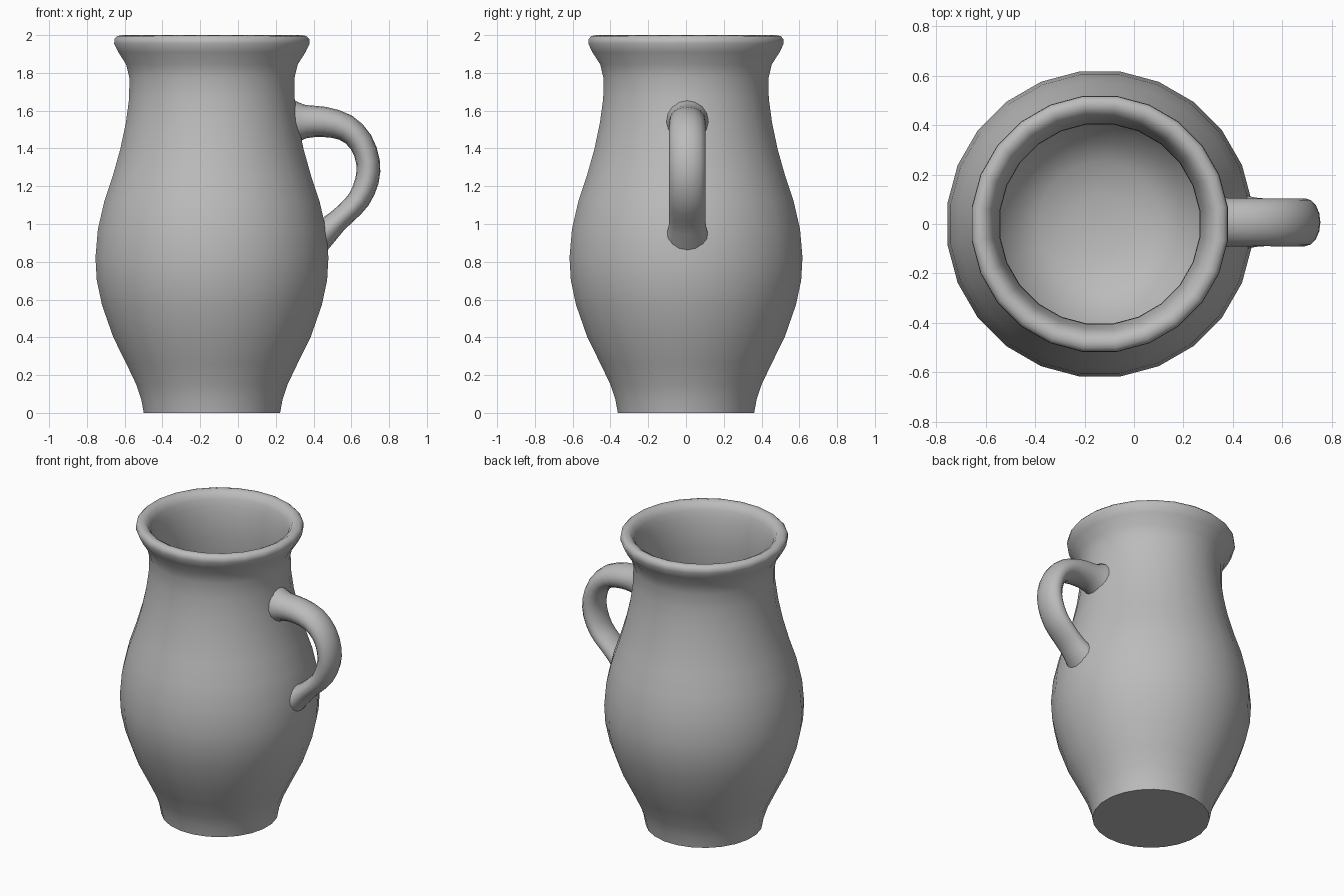
import bpy, bmesh
from math import sin, cos, pi
from mathutils import Vector

if "Cube" in bpy.data.objects:
    bpy.data.objects.remove(bpy.data.objects["Cube"])

CX = -0.138   # axis of the jug body
SIDES = 24

# Dark grey clay
clay = bpy.data.materials.new("clay")
clay.diffuse_color = (.5, .5, .5, 1)
clay.use_nodes = True
clay.node_tree.nodes["Principled BSDF"].inputs["Base Color"].default_value = clay.diffuse_color


def finish(name, bm):
    bmesh.ops.recalc_face_normals(bm, faces=bm.faces[:])
    me = bpy.data.meshes.new(name)
    bm.to_mesh(me)
    bm.free()
    me.materials.append(clay)
    ob = bpy.data.objects.new(name, me)
    bpy.context.collection.objects.link(ob)
    return ob


def skin(bm, rings):
    """Join successive rings with quads and cap both ends."""
    for a, b in zip(rings, rings[1:]):
        n = len(a)
        for i in range(n):
            j = (i + 1) % n
            bm.faces.new((a[i], a[j], b[j], b[i]))
    bm.faces.new(rings[0])
    bm.faces.new(rings[-1])


def lathe(name, profile):
    bm = bmesh.new()
    rings = []
    for r, z in profile:
        rings.append([bm.verts.new((CX + r * cos(2 * pi * (i + .5) / SIDES),
                                    r * sin(2 * pi * (i + .5) / SIDES), z))
                      for i in range(SIDES)])
    skin(bm, rings)
    return finish(name, bm)


def spline(pts, steps):
    """Catmull-Rom curve through the points."""
    pts = [Vector(p) for p in pts]
    res = []
    for k in range(len(pts) - 1):
        a, b, c, d = (pts[max(0, min(k + o, len(pts) - 1))] for o in (-1, 0, 1, 2))
        for s in range(steps):
            t = s / steps
            res.append(.5 * (2 * b + (c - a) * t + (2 * a - 5 * b + 4 * c - d) * t ** 2
                             + (3 * b - a - 3 * c + d) * t ** 3))
    return res + [pts[-1]]


def smooth(ob, angle):
    bpy.ops.object.select_all(action='DESELECT')
    ob.select_set(True)
    bpy.context.view_layer.objects.active = ob
    bpy.ops.object.shade_smooth_by_angle(angle=angle)


# Jug body: outer wall, rolled rim, inner wall, rounded floor
outer = [(.364, 0), (.377, .07), (.404, .15), (.457, .26), (.527, .40),
         (.587, .57), (.615, .70), (.622, .82), (.609, .97), (.574, 1.12),
         (.53, 1.25), (.49, 1.39), (.46, 1.53), (.442, 1.66), (.441, 1.77),
         (.458, 1.84), (.500, 1.905), (.522, 1.95), (.520, 1.975), (.505, 1.99)]
lip = [(.48, 1.995), (.452, 1.98), (.432, 1.945), (.422, 1.90), (.408, 1.84)]
inner = [(.406, 1.70), (.42, 1.53), (.45, 1.39), (.49, 1.25), (.532, 1.12),
         (.567, .97), (.58, .82), (.572, .70), (.543, .57), (.483, .40),
         (.41, .26), (.34, .16), (.25, .10), (.12, .07), (.02, .065)]
body = lathe("jug_body", outer + lip + inner)
body.scale.z = 2 / 1.995
smooth(body, 1.1)

# Handle: swept oval; x, z, half thickness, half width
path = [(.20, 1.54, .14, .13), (.30, 1.54, .115, .112), (.36, 1.542, .088, .1),
        (.46, 1.54, .08, .097), (.57, 1.51, .072, .097), (.65, 1.435, .065, .097),
        (.688, 1.33, .063, .097), (.683, 1.23, .063, .097), (.64, 1.13, .06, .097),
        (.575, 1.06, .058, .097), (.52, 1.01, .06, .097), (.475, .97, .07, .103),
        (.40, .91, .09, .125)]
bm = bmesh.new()
rings = []
pts = spline([Vector(p) for p in path], 2)
for k, (x, z, t, w) in enumerate(pts):
    a, b = pts[max(k - 1, 0)], pts[min(k + 1, len(pts) - 1)]
    d = Vector((b[0] - a[0], 0, b[1] - a[1])).normalized()
    out = Vector((-d.z, 0, d.x))
    rings.append([bm.verts.new(Vector((x, .007, z)) + out * (t * cos(2 * pi * i / 16))
                               + Vector((0, w * sin(2 * pi * i / 16), 0)))
                  for i in range(16)])
skin(bm, rings)
handle = finish("handle", bm)

# Trim the handle ends inside the wall so nothing pokes into the jug
cutter = lathe("handle_trim", [(r - .02, z) for r, z in outer[:-4]])
cutter.hide_render = True
trim = handle.modifiers.new("trim", 'BOOLEAN')
trim.operation = 'DIFFERENCE'
trim.object = cutter
trim.solver = 'EXACT'
bpy.context.view_layer.objects.active = handle
bpy.ops.object.modifier_apply(modifier="trim")
bpy.data.objects.remove(cutter)
smooth(handle, 0.9)
